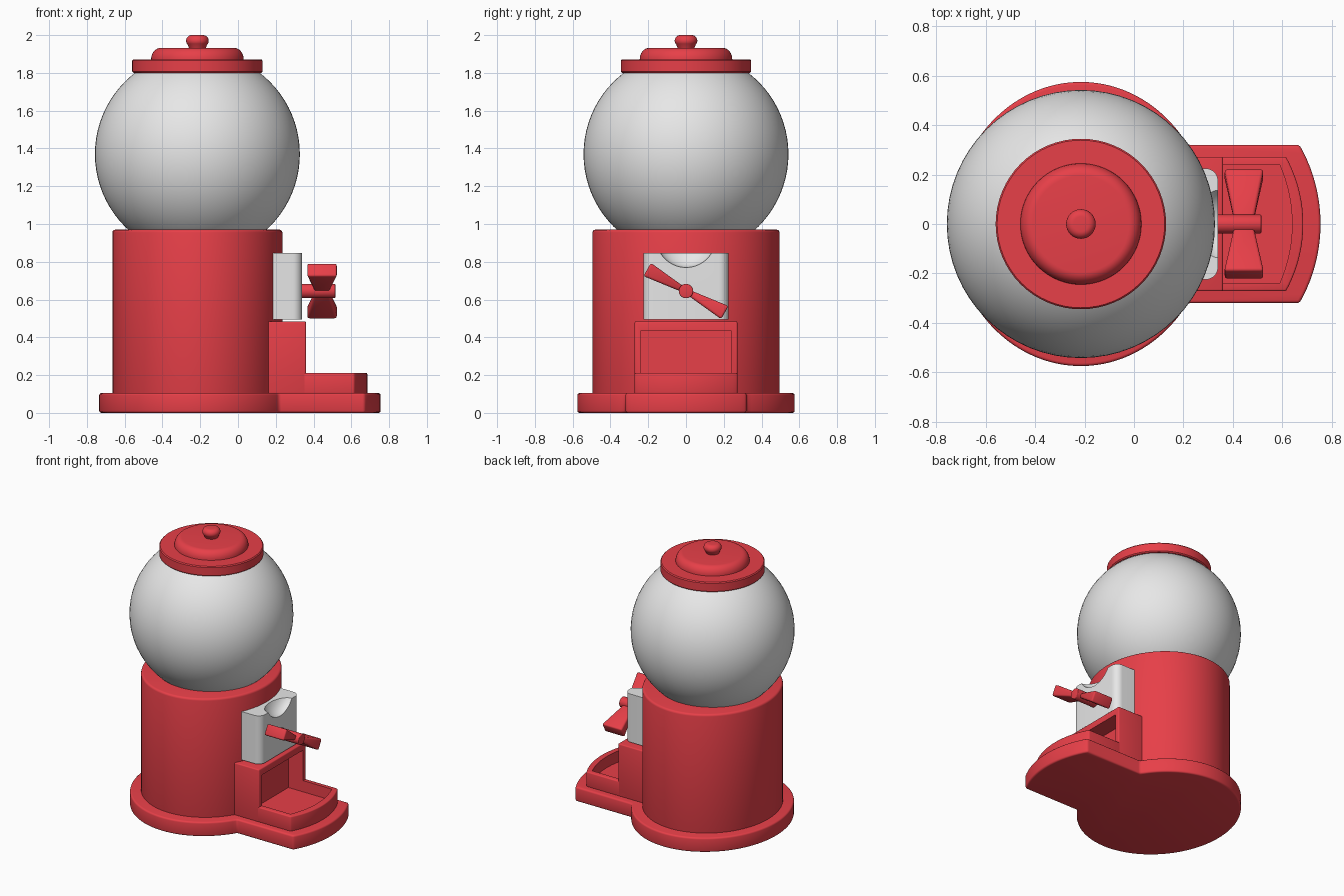
import bpy, bmesh
from math import sin, cos, pi, asin, radians
from mathutils import Matrix, Vector

if "Cube" in bpy.data.objects:
    bpy.data.objects.remove(bpy.data.objects["Cube"])

CX = -0.215  # axis of the round parts


def material(name, rgb):
    m = bpy.data.materials.new(name)
    m.use_nodes = True
    m.diffuse_color = (*rgb, 1)
    m.node_tree.nodes["Principled BSDF"].inputs["Base Color"].default_value = (*rgb, 1)
    return m


red = material("red enamel", (0.8, 0.05, 0.065))
grey = material("light grey", (0.8, 0.8, 0.8))


def activate(ob):
    bpy.ops.object.select_all(action='DESELECT')
    ob.select_set(True)
    bpy.context.view_layer.objects.active = ob


def finish(ob, mat, bevel=0.0, smooth=True):
    ob.data.materials.clear()
    ob.data.materials.append(mat)
    activate(ob)
    if bevel:
        b = ob.modifiers.new("soft edges", 'BEVEL')
        b.width, b.segments, b.limit_method, b.angle_limit = bevel, 3, 'ANGLE', radians(40)
        bpy.ops.object.modifier_apply(modifier=b.name)
    if smooth:
        bpy.ops.object.shade_smooth_by_angle(angle=radians(35))
    return ob


def new_object(name, bm):
    bmesh.ops.recalc_face_normals(bm, faces=bm.faces)
    me = bpy.data.meshes.new(name)
    bm.to_mesh(me)
    bm.free()
    ob = bpy.data.objects.new(name, me)
    bpy.context.collection.objects.link(ob)
    return ob


def prism(name, outline, z0, z1):
    """Extrude a plan outline upwards."""
    bm = bmesh.new()
    face = bm.faces.new([bm.verts.new((x, y, z0)) for x, y in outline])
    up = bmesh.ops.extrude_face_region(bm, geom=[face])["geom"]
    bmesh.ops.translate(bm, vec=(0, 0, z1 - z0),
                        verts=[v for v in up if isinstance(v, bmesh.types.BMVert)])
    return new_object(name, bm)


def lathe(name, profile, mat, steps=64):
    """Spin a radius/height profile around the machine's axis."""
    bm = bmesh.new()
    vs = [bm.verts.new((r, 0, z)) for r, z in profile]
    edges = [bm.edges.new(p) for p in zip(vs, vs[1:])]
    bmesh.ops.spin(bm, geom=vs + edges, cent=(0, 0, 0), axis=(0, 0, 1),
                   angle=2 * pi, steps=steps)
    bmesh.ops.remove_doubles(bm, verts=bm.verts, dist=1e-4)
    bmesh.ops.translate(bm, vec=(CX, 0, 0), verts=bm.verts)
    return finish(new_object(name, bm), mat)


def bow(half, corner, tip, n=20):
    """Curved front edge running from -half to +half in y."""
    r = (half ** 2 + (tip - corner) ** 2) / (2 * (tip - corner))
    a = asin(half / r)
    return [(tip - r + r * cos(t), r * sin(t))
            for t in (a * (2 * i / n - 1) for i in range(n + 1))]


def oval(rx, ry, start=0.0, n=96):
    return [(CX + rx * cos(t), ry * sin(t))
            for t in (start + (2 * pi - 2 * start) * i / n for i in range(n + 1))]


def cut(ob, cutter):
    m = ob.modifiers.new("cut", 'BOOLEAN')
    m.object, m.operation, m.solver = cutter, 'DIFFERENCE', 'EXACT'
    activate(ob)
    bpy.ops.object.modifier_apply(modifier=m.name)


# Foot plate: oval with a bowed ledge under the tray
foot = oval(0.52, 0.575, asin(0.32 / 0.575)) + bow(0.32, 0.67, 0.755)
finish(prism("foot_plate", foot, 0, 0.105), red, 0.012)

# Oval body
finish(prism("body", oval(0.45, 0.495)[:-1], 0.09, 0.97), red, 0.015)

# Globe
bpy.ops.mesh.primitive_uv_sphere_add(segments=64, ring_count=40, radius=0.5425,
                                     location=(CX, 0, 1.37))
globe = bpy.context.object
globe.name = "globe"
finish(globe, grey)

# Lid, dome and knob
lathe("lid_brim", [(0, 1.80), (0.338, 1.80), (0.345, 1.807), (0.345, 1.865),
                   (0.339, 1.872), (0, 1.872)], red)
dome = [(0.195 + 0.05 * cos(t), 1.872 + 0.06 * sin(t)) for t in
        (pi / 2 * i / 8 for i in range(9))]
lathe("lid_dome", dome + [(0, 1.932)], red)
knob = [(0.03 + 0.03 * cos(t), 1.97 + 0.03 * sin(t)) for t in
        (-pi / 4 + 0.75 * pi * i / 10 for i in range(11))]
lathe("lid_knob", [(0.04, 1.92)] + knob + [(0, 2.0)], red, 32)

# Chute and tray, hollowed by one shared cutter
chute = prism("chute", [(0.1, -0.272), (0.36, -0.272), (0.36, 0.272), (0.1, 0.272)], 0.1, 0.485)
tray = prism("tray", [(0.3, 0.272), (0.3, -0.272)] + bow(0.272, 0.615, 0.685), 0.1, 0.212)
hollow = prism("hollow_cutter", [(0.24, 0.238), (0.24, -0.238)] + bow(0.238, 0.59, 0.64),
               0.13, 0.435)
for part in (chute, tray):
    finish(part, red, 0.008)
    cut(part, hollow)
    finish(part, red)
bpy.data.objects.remove(hollow)

# Coin plate with rounded front corners and a scooped top
R = 0.05
corner = [(0.34 - R + R * sin(t), 0.225 - R + R * cos(t)) for t in
          (pi / 2 * i / 8 for i in range(9))]
half = [(0.1, 0.225)] + corner
plate = prism("coin_plate", half + [(x, -y) for x, y in reversed(half)], 0.495, 0.847)
bpy.ops.mesh.primitive_uv_sphere_add(segments=48, ring_count=32, radius=0.159,
                                     location=(0.34, 0, 0.929))
scoop = bpy.context.object
scoop.scale.x = 0.6
bpy.context.view_layer.update()
cut(plate, scoop)
bpy.data.objects.remove(scoop)
finish(plate, grey)

# Handle shaft
bpy.ops.mesh.primitive_cylinder_add(vertices=32, radius=0.038, depth=0.215,
                                    location=(0.408, 0, 0.645), rotation=(0, pi / 2, 0))
shaft = bpy.context.object
shaft.name = "handle_shaft"
finish(shaft, red, 0.005)

# Two flared wings of the handle
for name, turn in (("handle_wing_left", -29), ("handle_wing_right", 151)):
    bm = bmesh.new()
    bmesh.ops.create_cube(bm, size=1)
    for v in bm.verts:
        outer = v.co.y > 0
        v.co = Vector((0.445 + v.co.x * (0.16 if outer else 0.08),
                       0.235 if outer else 0.02,
                       v.co.z * (0.08 if outer else 0.03)))
    bm.transform(Matrix.Translation((0, 0, 0.645)) @ Matrix.Rotation(radians(turn), 4, 'X'))
    finish(new_object(name, bm), red, 0.012)
